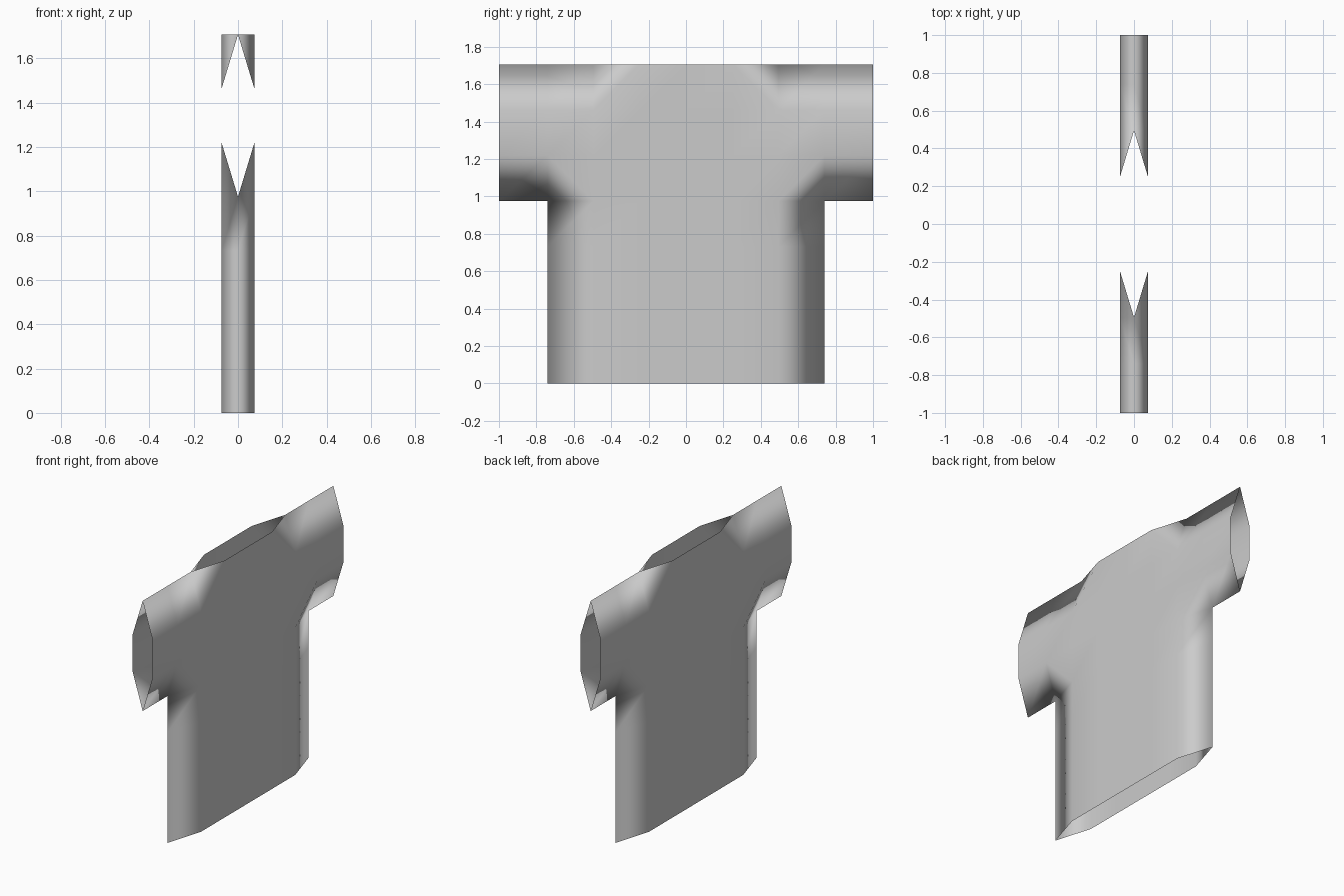
import bpy, bmesh

if "Cube" in bpy.data.objects:
    bpy.data.objects.remove(bpy.data.objects["Cube"])

# Shirt laid out on a coarse grid: columns along y, rows along z
HALF = [0, 0.25, 0.495, 0.74, 1.0]
ROW = 1.706 / 7
THICK = 0.074


def on_seam(u, k):
    """Side seam, sleeve underside or shoulder ridge (collar, cuffs and hem stay open)."""
    a = abs(u)
    return (a == 3 and k <= 4) or (k == 4 and a >= 3) or (k == 7 and a >= 2)


bm = bmesh.new()
cache = {}


def node(u, k, side):
    seam = on_seam(u, k)
    key = (u, k, 0 if seam else side)
    if key not in cache:
        y = HALF[abs(u)] * (1 if u > 0 else -1)
        cache[key] = bm.verts.new((0 if seam else side * THICK, y, k * ROW))
    return cache[key]


# Both shirt panels
for side in (1, -1):
    for u in range(-4, 4):
        for k in range(7):
            if k < 4 and not -3 <= u < 3:
                continue
            cell = [(u, k), (u + 1, k), (u + 1, k + 1), (u, k + 1)]
            seams = [i for i, c in enumerate(cell) if on_seam(*c)]
            if len(seams) == 1:
                # Fold the lone seam corner (armpit, neck side) into a triangle
                i = seams[0]
                c = cell[i:] + cell[:i]
                polys = [[c[0], c[1], c[3]], [c[1], c[2], c[3]]]
            else:
                polys = [cell]
            for p in polys:
                vs = [node(a, b, side) for a, b in p]
                f = bm.faces.new(vs if side > 0 else vs[::-1])
                f.smooth = True

bm.normal_update()
mesh = bpy.data.meshes.new("shirt")
bm.to_mesh(mesh)
bm.free()
shirt = bpy.data.objects.new("shirt", mesh)
bpy.context.collection.objects.link(shirt)
